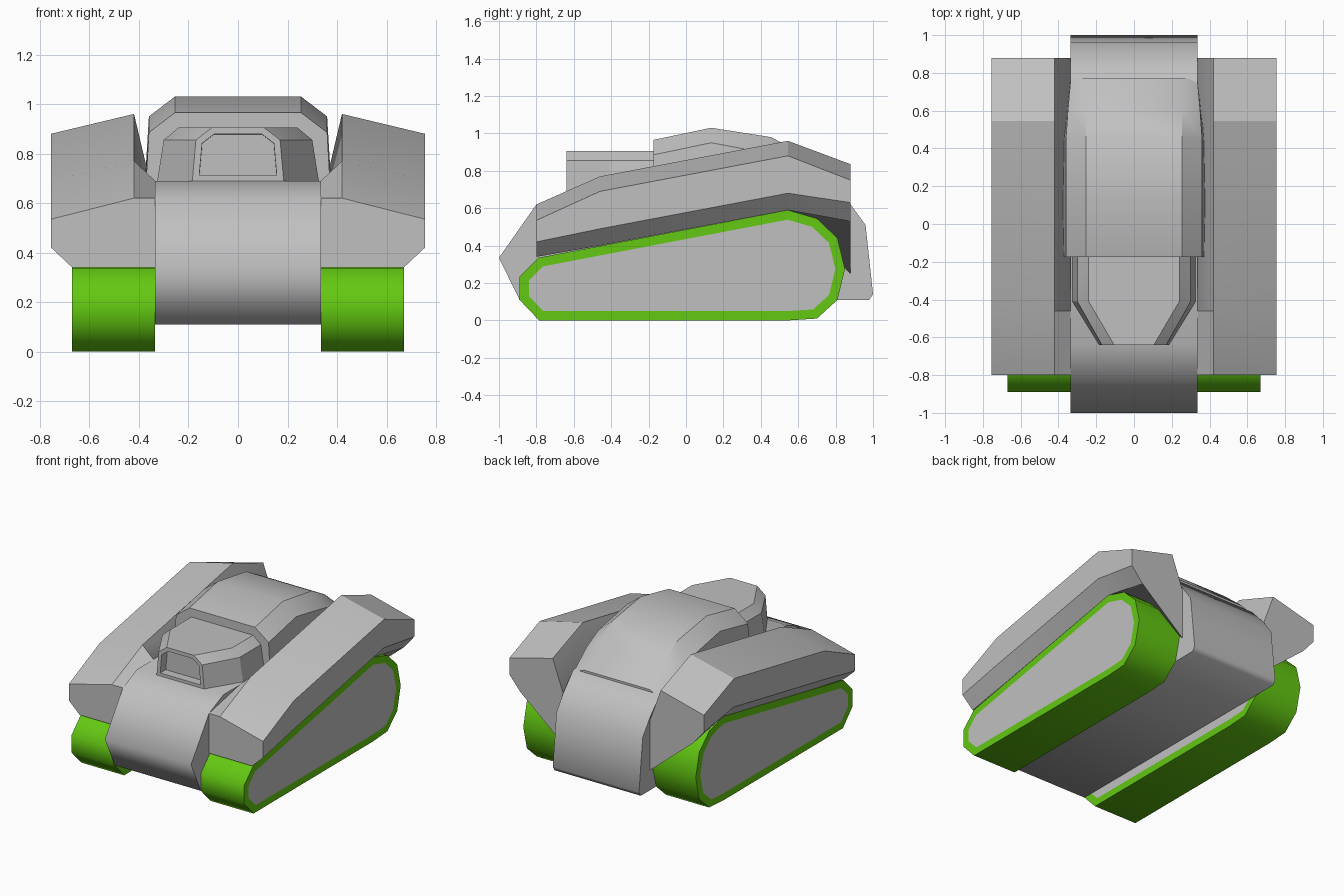
import bpy, bmesh, math

cube = bpy.data.objects.get("Cube")
if cube:
    bpy.data.objects.remove(cube, do_unlink=True)


def material(name, rgb):
    m = bpy.data.materials.new(name)
    m.use_nodes = True
    m.diffuse_color = (*rgb, 1)
    m.node_tree.nodes["Principled BSDF"].inputs["Base Color"].default_value = (*rgb, 1)
    return m


GREY = material("armour grey", (0.53, 0.53, 0.53))
GREEN = material("track green", (0.125, 0.58, 0.006))


def loft(rings):
    """Skin a list of equal-length closed rings and cap both ends."""
    bm = bmesh.new()
    loops = [[bm.verts.new(p) for p in ring] for ring in rings]
    n = len(loops[0])
    for a, b in zip(loops, loops[1:]):
        for i in range(n):
            j = (i + 1) % n
            bm.faces.new((a[i], a[j], b[j], b[i]))
    bm.faces.new(loops[0])
    bm.faces.new(loops[-1])
    bmesh.ops.recalc_face_normals(bm, faces=bm.faces[:])
    bm.normal_update()
    return bm


def finish(bm, name, materials, angle=30, mirror=False):
    mesh = bpy.data.meshes.new(name)
    bm.to_mesh(mesh)
    bm.free()
    for m in materials:
        mesh.materials.append(m)
    obj = bpy.data.objects.new(name, mesh)
    bpy.context.collection.objects.link(obj)
    if mirror:
        obj.modifiers.new("other_side", "MIRROR")
    bpy.ops.object.select_all(action="DESELECT")
    obj.select_set(True)
    bpy.context.view_layer.objects.active = obj
    bpy.ops.object.shade_smooth_by_angle(angle=math.radians(angle))
    return obj


def prism(profile, x0, x1):
    return loft([[(x, y, z) for y, z in profile] for x in (x0, x1)])


# Hull: side profile across the full body width
hull = [(-1, .335), (-.8, .62), (-.64, .69), (.1, .69), (.77, .74), (.88, .62),
        (.96, .51), (1, .14), (.98, .11), (-.89, .11)]
finish(prism(hull, -.335, .335), "hull", [GREY], 65)

# Tracks: green loop with grey panels inset in both flat sides
track = [(-.89, .11), (-.89, .235), (-.79, .335), (.545, .59), (.7, .545), (.81, .44),
         (.85, .275), (.81, .11), (.7, .01), (.545, 0), (-.785, 0)]
bm = prism(track, .335, .67)
sides = [f for f in bm.faces if abs(f.normal.x) > .9]
bmesh.ops.inset_region(bm, faces=sides, thickness=.05, use_even_offset=True)
for f in sides:
    f.material_index = 1
finish(bm, "tracks", [GREEN, GREY], 50, mirror=True)

# Fenders: y, bottom inner, bottom outer, lower side, upper side, crest, valley heights
stations = [(-.8, .34, .34, .42, .535, .62, .62),
            (-.46, .40, .40, .49, .69, .77, .69),
            (.545, .59, .59, .68, .88, .96, .60),
            (.88, .25, .53, .63, .75, .835, .60)]
across = (.335, .67, .755, .755, .42, .335)
bm = loft([[(x, s[0], z) for x, z in zip(across, s[1:])] for s in stations])
finish(bm, "fenders", [GREY], 30, mirror=True)

# Cabin: chamfered arch sections from front to back
arches = [(-.175, .965, .36, .885, .375), (.135, 1.03, .36, .95, .38),
          (.455, .98, .36, .89, .375), (.6, .9, .35, .83, .355), (.77, .755, .335, .72, .335)]
rings = []
for y, top, shoulder, z, base in arches:
    half = [(base, .62), (shoulder, z), (.255, top)]
    rings.append([(x, y, h) for x, h in half] + [(-x, y, h) for x, h in reversed(half)])
finish(loft(rings), "cabin", [GREY])

# Nose block with tapered front and recessed port
rings = []
for z, wide, narrow in [(.685, .327, .185), (.855, .3, .17), (.905, .24, .105)]:
    half = [(wide, -.1), (wide, -.41), (narrow, -.64)]
    rings.append([(x, y, z) for x, y in half] + [(-x, y, z) for x, y in reversed(half)])
bm = loft(rings)
front = [f for f in bm.faces if f.normal.y < -.95]
bmesh.ops.inset_region(bm, faces=front, thickness=.026, use_even_offset=True)
bmesh.ops.inset_region(bm, faces=front, thickness=.001, depth=-.06, use_even_offset=True)
finish(bm, "nose_block", [GREY])
